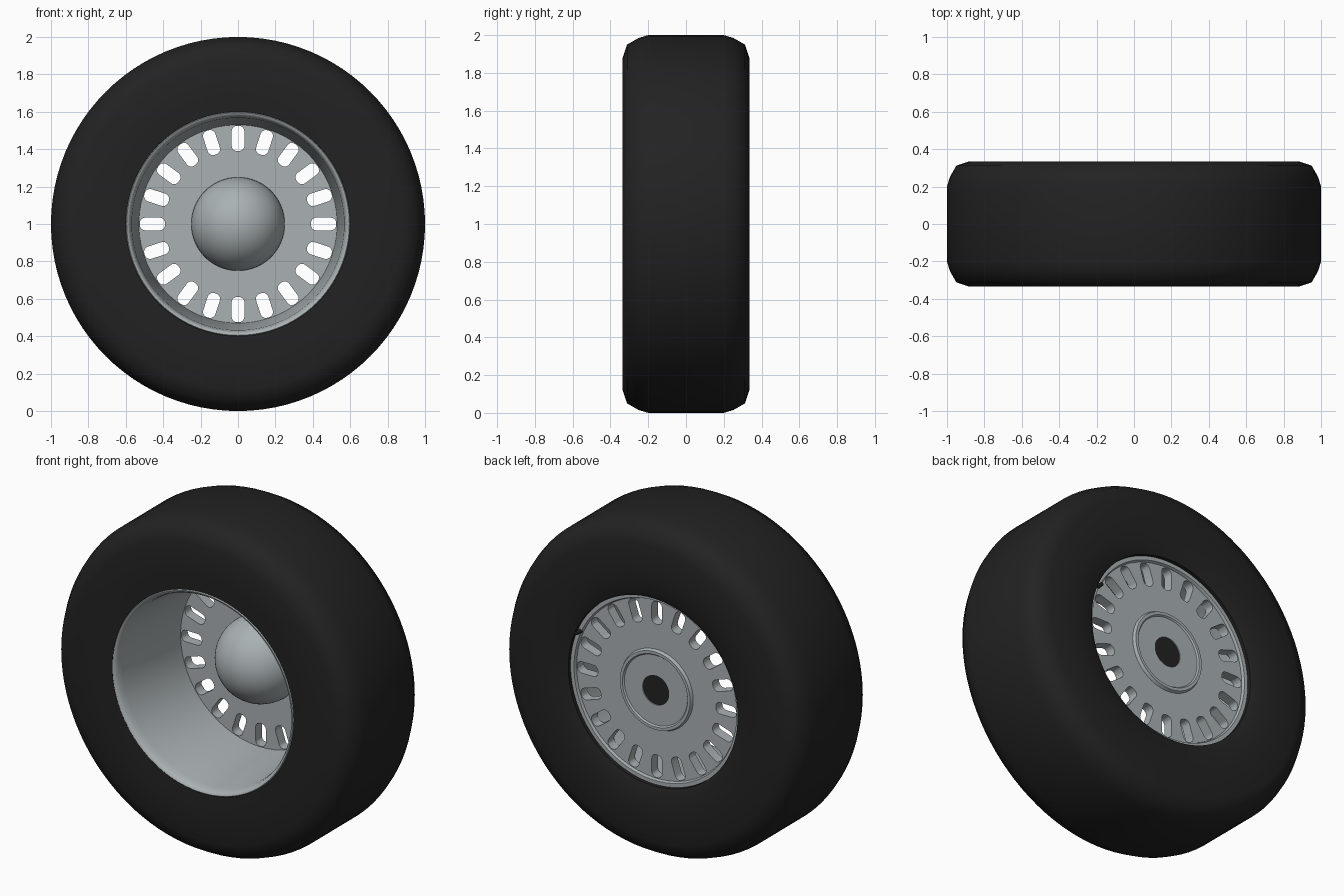
import bpy, bmesh, math
from mathutils import Matrix, Vector

old = bpy.data.objects.get("Cube")
if old:
    bpy.data.objects.remove(old, do_unlink=True)

CENTRE = Vector((0, 0, 1))


def material(name, colour):
    m = bpy.data.materials.new(name)
    m.use_nodes = True
    m.diffuse_color = (*colour, 1)
    m.node_tree.nodes["Principled BSDF"].inputs["Base Color"].default_value = (*colour, 1)
    return m


RUBBER = material("black rubber", (0.016, 0.016, 0.016))
METAL = material("silver grey metal", (0.40, 0.44, 0.45))


def add_object(name, bm, mat):
    mesh = bpy.data.meshes.new(name)
    bm.to_mesh(mesh)
    bm.free()
    ob = bpy.data.objects.new(name, mesh)
    bpy.context.collection.objects.link(ob)
    mesh.materials.append(mat)
    return ob


def activate(ob):
    bpy.ops.object.select_all(action='DESELECT')
    ob.select_set(True)
    bpy.context.view_layer.objects.active = ob


def smooth(ob, degrees=50):
    activate(ob)
    bpy.ops.object.shade_smooth_by_angle(angle=math.radians(degrees))


def lathe(name, profile, mat, closed=True, steps=96):
    """Turn a profile of (radius, y) points around the axle."""
    bm = bmesh.new()
    verts = [bm.verts.new(CENTRE + Vector((r, y, 0))) for r, y in profile]
    edges = [bm.edges.new(pair) for pair in zip(verts, verts[1:])]
    if closed:
        edges.append(bm.edges.new((verts[-1], verts[0])))
    bmesh.ops.spin(bm, geom=verts + edges, cent=CENTRE, axis=(0, 1, 0),
                   angle=math.tau, steps=steps)
    bmesh.ops.remove_doubles(bm, verts=bm.verts, dist=0.0001)
    bmesh.ops.dissolve_degenerate(bm, edges=bm.edges, dist=0.0001)
    bmesh.ops.recalc_face_normals(bm, faces=bm.faces)
    ob = add_object(name, bm, mat)
    smooth(ob)
    return ob


# Tyre: mirrored shoulder, flat tread, hidden inner bore
shoulder = [(0.70, 0.335), (0.88, 0.335), (0.95, 0.312), (0.985, 0.25), (1.0, 0.2)]
front_side = [(r, -y) for r, y in reversed(shoulder)]
lathe("tyre", [(0.56, 0.28), (0.56, 0.312), (0.60, 0.328)] + shoulder + front_side
      + [(0.60, -0.33), (0.585, -0.30)], RUBBER)

# Rim barrel: flared front lip, tapered bowl, rear flange
lathe("rim_barrel", [(0.602, -0.30), (0.602, -0.325), (0.595, -0.335), (0.585, -0.332),
                     (0.575, -0.315), (0.568, -0.28), (0.55, -0.05), (0.53, 0.21),
                     (0.53, 0.275), (0.537, 0.29), (0.562, 0.29), (0.575, 0.2),
                     (0.59, -0.2)], METAL)

# Wheel disc with a ring of rounded slots cut through it
disc = lathe("wheel_disc", [(0, 0.215), (0.535, 0.215), (0.535, 0.275), (0, 0.275)],
             METAL, closed=False)
bm = bmesh.new()
bmesh.ops.create_cube(bm, size=1, matrix=Matrix.Diagonal((0.135, 0.2, 0.068, 1)))
along = [e for e in bm.edges if abs(e.verts[0].co.y - e.verts[1].co.y) > 0.1]
bmesh.ops.bevel(bm, geom=along, offset=0.029, segments=5, profile=0.5, affect='EDGES')
bm.transform(Matrix.Translation((0.4575, 0.245, 0)))
slot = bpy.data.meshes.new("slot")
bm.to_mesh(slot)
bm.free()
SLOTS = 20
bm = bmesh.new()
for i in range(SLOTS):
    bm.from_mesh(slot)
    slot.transform(Matrix.Rotation(math.tau / SLOTS, 4, 'Y'))
bm.transform(Matrix.Translation(CENTRE))
bpy.data.meshes.remove(slot)
cutter = add_object("slot_cutter", bm, METAL)
cutter.hide_render = True
cut = disc.modifiers.new("slots", 'BOOLEAN')
cut.operation = 'DIFFERENCE'
cut.solver = 'EXACT'
cut.object = cutter
activate(disc)
bpy.ops.object.modifier_apply(modifier=cut.name)
bpy.data.objects.remove(cutter, do_unlink=True)
smooth(disc, 30)

# Front hub dome: a half sphere standing on the disc
STEPS = 16
arc = [(0.25 * math.sin(a), 0.216 - 0.25 * math.cos(a))
       for a in (i * math.pi / 2 / STEPS for i in range(STEPS + 1))]
lathe("hub_dome", arc, METAL, closed=False)

# Rear hub plate with raised edge and dark axle bore
lathe("rear_hub_plate", [(0.088, 0.27), (0.088, 0.284), (0.208, 0.284), (0.215, 0.293),
                         (0.232, 0.293), (0.242, 0.27)], METAL)
lathe("axle_bore", [(0, 0.272), (0.09, 0.272), (0.09, 0.278), (0, 0.278)],
      RUBBER, closed=False, steps=48)

# Valve stem at the rear edge of the rim
bm = bmesh.new()
bmesh.ops.create_cone(bm, cap_ends=True, segments=12, radius1=0.014, radius2=0.011,
                      depth=0.05)
bm.transform(Matrix.Rotation(-math.pi / 2, 4, 'X'))
angle = math.radians(24)
bm.transform(Matrix.Translation(
    CENTRE + Vector((0.545 * math.cos(angle), 0.3, 0.545 * math.sin(angle)))))
smooth(add_object("valve_stem", bm, RUBBER))
